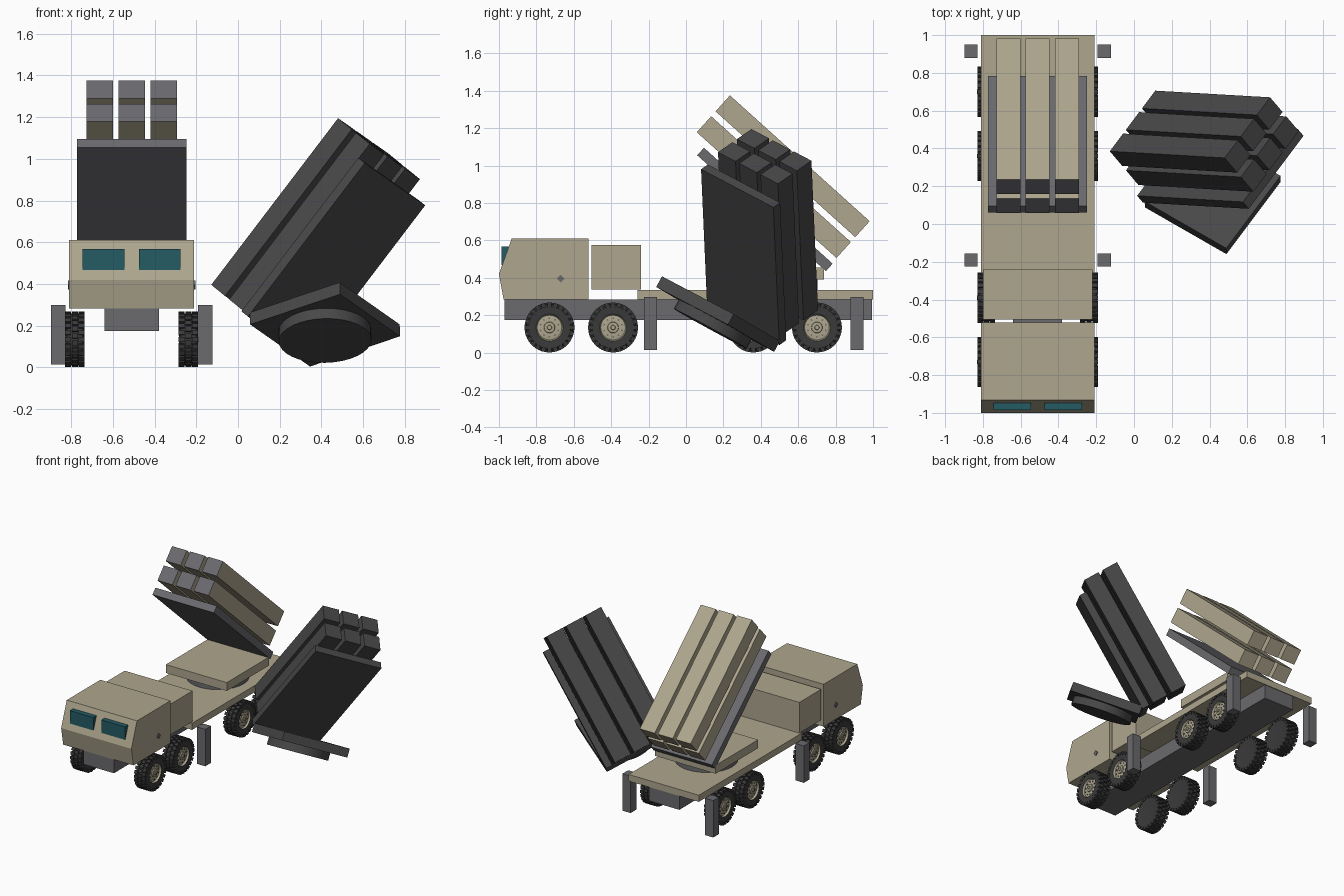
import bpy, bmesh, math
from mathutils import Matrix, Vector

if "Cube" in bpy.data.objects:
    bpy.data.objects.remove(bpy.data.objects["Cube"])


def material(name, r, g, b):
    m = bpy.data.materials.new(name)
    m.diffuse_color = (r, g, b, 1)
    m.use_nodes = True
    m.node_tree.nodes["Principled BSDF"].inputs["Base Color"].default_value = m.diffuse_color
    return m


TAN = material("tan_paint", 0.42, 0.38, 0.27)
GREY = material("steel_grey", 0.145, 0.145, 0.158)
CHARCOAL = material("charcoal", 0.065, 0.065, 0.067)
RUBBER = material("tyre_rubber", 0.042, 0.042, 0.043)
GLASS = material("teal_glass", 0.018, 0.105, 0.13)


def finish(name, bm, mats, smooth=False):
    bmesh.ops.recalc_face_normals(bm, faces=bm.faces[:])
    me = bpy.data.meshes.new(name)
    bm.to_mesh(me)
    bm.free()
    for m in mats:
        me.materials.append(m)
    if smooth:
        for p in me.polygons:
            p.use_smooth = True
        me.set_sharp_from_angle(angle=math.radians(35))
    ob = bpy.data.objects.new(name, me)
    bpy.context.scene.collection.objects.link(ob)
    return ob


def add_box(bm, lo, hi, mtx=Matrix()):
    lo, hi = Vector(lo), Vector(hi)
    m = mtx @ Matrix.Translation((lo + hi) / 2) @ Matrix.Diagonal((*(hi - lo), 1))
    return bmesh.ops.create_cube(bm, size=1, matrix=m)["verts"]


def box(name, lo, hi, mat, mtx=Matrix()):
    bm = bmesh.new()
    add_box(bm, lo, hi, mtx)
    return finish(name, bm, [mat])


def cylinder(name, r, depth, mtx, mat, sides):
    bm = bmesh.new()
    bmesh.ops.create_cone(bm, cap_ends=True, segments=sides, radius1=r,
                          radius2=r, depth=depth, matrix=mtx)
    return finish(name, bm, [mat], smooth=sides > 8)


CX = -0.51  # truck centre line

# Cab: side profile extruded across the width
bm = bmesh.new()
profile = [(-0.975, 0.283), (-1.0, 0.42), (-0.932, 0.61), (-0.522, 0.61), (-0.522, 0.283)]
face = bm.faces.new([bm.verts.new((CX - 0.3, y, z)) for y, z in profile])
ext = bmesh.ops.extrude_face_region(bm, geom=[face])
bmesh.ops.translate(bm, vec=(0.6, 0, 0),
                    verts=[g for g in ext["geom"] if isinstance(g, bmesh.types.BMVert)])
finish("cab", bm, [TAN])

# Windscreen panes and door markers, mirrored about the centre line
for s, side in ((-1, "left"), (1, "right")):
    x = CX + s * 0.135
    box("windscreen_" + side, (x - 0.1, -0.986, 0.467), (x + 0.1, -0.94, 0.567), GLASS)
    cylinder("door_plate_" + side, 0.021, 0.008,
             Matrix.Translation((CX + s * 0.302, -0.67, 0.395))
             @ Matrix.Rotation(math.pi / 2, 4, 'Y'), GREY, 4)

# Body
box("equipment_box", (CX - 0.29, -0.506, 0.338), (CX + 0.29, -0.24, 0.575), TAN)
box("chassis", (CX - 0.13, -0.97, 0.175), (CX + 0.13, 0.995, 0.284), GREY)
box("flat_bed", (CX - 0.3, -0.26, 0.284), (CX + 0.3, 1.0, 0.335), TAN)

# Stabiliser legs
for s, side in ((-1, "left"), (1, "right")):
    for y, end in ((-0.19, "front"), (0.915, "rear")):
        x = CX + s * 0.353
        box(f"stabiliser_{end}_{side}", (x - 0.035, y - 0.035, 0.013),
            (x + 0.035, y + 0.035, 0.298), GREY)


def wheel(name, x, y, outward):
    """Lathed tyre and rim, tread blocks and wheel nuts; local +x points outward."""
    bm = bmesh.new()
    prof = [(0, -.041), (.085, -.042), (.112, -.046), (.124, -.036), (.124, .036),
            (.112, .046), (.072, .044), (.066, .030), (.045, .033), (.030, .033),
            (.028, .041), (.013, .042), (.011, .048), (0, .048)]
    n = 32
    rings = [[bm.verts.new((px, r * math.cos(2 * math.pi * i / n),
                            r * math.sin(2 * math.pi * i / n))) for i in range(n)]
             for r, px in prof]
    for k in range(len(rings) - 1):
        for i in range(n):
            j = (i + 1) % n
            f = bm.faces.new((rings[k][i], rings[k][j], rings[k + 1][j], rings[k + 1][i]))
            f.material_index = 1 if k >= 6 else 0
    bmesh.ops.remove_doubles(bm, verts=bm.verts[:], dist=1e-5)
    # Tread blocks in three staggered rows
    for row, (x0, x1) in enumerate(((-.047, -.018), (-.014, .014), (.018, .047))):
        for i in range(24):
            rot = Matrix.Rotation(2 * math.pi * (i + 0.5 * (row % 2)) / 24, 4, 'X')
            add_box(bm, (x0, -0.0115, 0.112), (x1, 0.0115, 0.133), rot)
    # Wheel nuts
    for i in range(10):
        rot = Matrix.Rotation(2 * math.pi * i / 10, 4, 'X')
        for v in add_box(bm, (.030, -.004, .046), (.037, .004, .054), rot):
            for f in v.link_faces:
                f.material_index = 2
    ob = finish(name, bm, [RUBBER, TAN, GREY], smooth=True)
    ob.matrix_world = (Matrix.Translation((x, y, 0.134))
                       @ Matrix.Rotation(0 if outward > 0 else math.pi, 4, 'Z'))


for s, side in ((-1, "left"), (1, "right")):
    for k, y in enumerate((-0.73, -0.39, 0.36, 0.70)):
        wheel(f"wheel_{side}_{k + 1}", CX + s * 0.272, y, s)

# Tilted tube frame: x across, y toward the muzzles, z away from the cradle
tilt = math.radians(42)
AIM = Vector((0, -math.cos(tilt), math.sin(tilt)))
LIFT = Vector((0, math.sin(tilt), math.cos(tilt)))
CORNER = Vector((CX, 0.235, 1.375))  # top muzzle edge, mid width
TUBES = Matrix((Vector((-1, 0, 0)), AIM, LIFT)).transposed().to_4x4()
TUBES.translation = CORNER


def launcher(prefix, place, body, frame, cap):
    """Turntable, platform, cradle and six tubes, moved by a placing matrix."""
    cylinder(prefix + "turntable", 0.222, 0.057,
             place @ Matrix.Translation((CX, 0.48, 0.3625)), frame, 32)
    box(prefix + "platform", (CX - 0.26, 0.22, 0.39), (CX + 0.26, 0.738, 0.455), body, place)
    m = place @ TUBES
    box(prefix + "cradle", (-0.262, -1.01, -0.355), (0.262, -0.084, -0.301), frame, m)
    aim = (m.to_3x3() @ Vector((0, 1, 0))).normalized()
    for row in range(2):
        for col in range(3):
            x, z = (col - 1) * 0.154, -0.15 * row
            bm = bmesh.new()
            add_box(bm, (x - 0.0635, -1.005, z - 0.115), (x + 0.0635, 0, z), m)
            bm.normal_update()
            for f in bm.faces:
                f.material_index = int(f.normal.dot(aim) > 0.9)  # muzzle cover
            finish(f"{prefix}tube_{row + 1}_{col + 1}", bm, [body, cap])


# Launcher on the truck
launcher("mounted_", Matrix(), TAN, GREY, GREY)

# Loose dark launcher, tipped over beside the truck
aim = Vector((0.605, -0.035, 0.795)).normalized()
across = Vector((0.555, 0.74, -0.39))
across = (across - aim * across.dot(aim)).normalized()
lift = aim.cross(across)
back = -math.cos(tilt) * aim + math.sin(tilt) * lift
up = math.sin(tilt) * aim + math.cos(tilt) * lift
place = Matrix((across, back, up)).transposed().to_4x4()
target = Vector((0.48, 0.35, 1.195)) + across * 0.2175
place.translation = target - place.to_3x3() @ CORNER
launcher("loose_", place, CHARCOAL, CHARCOAL, CHARCOAL)
